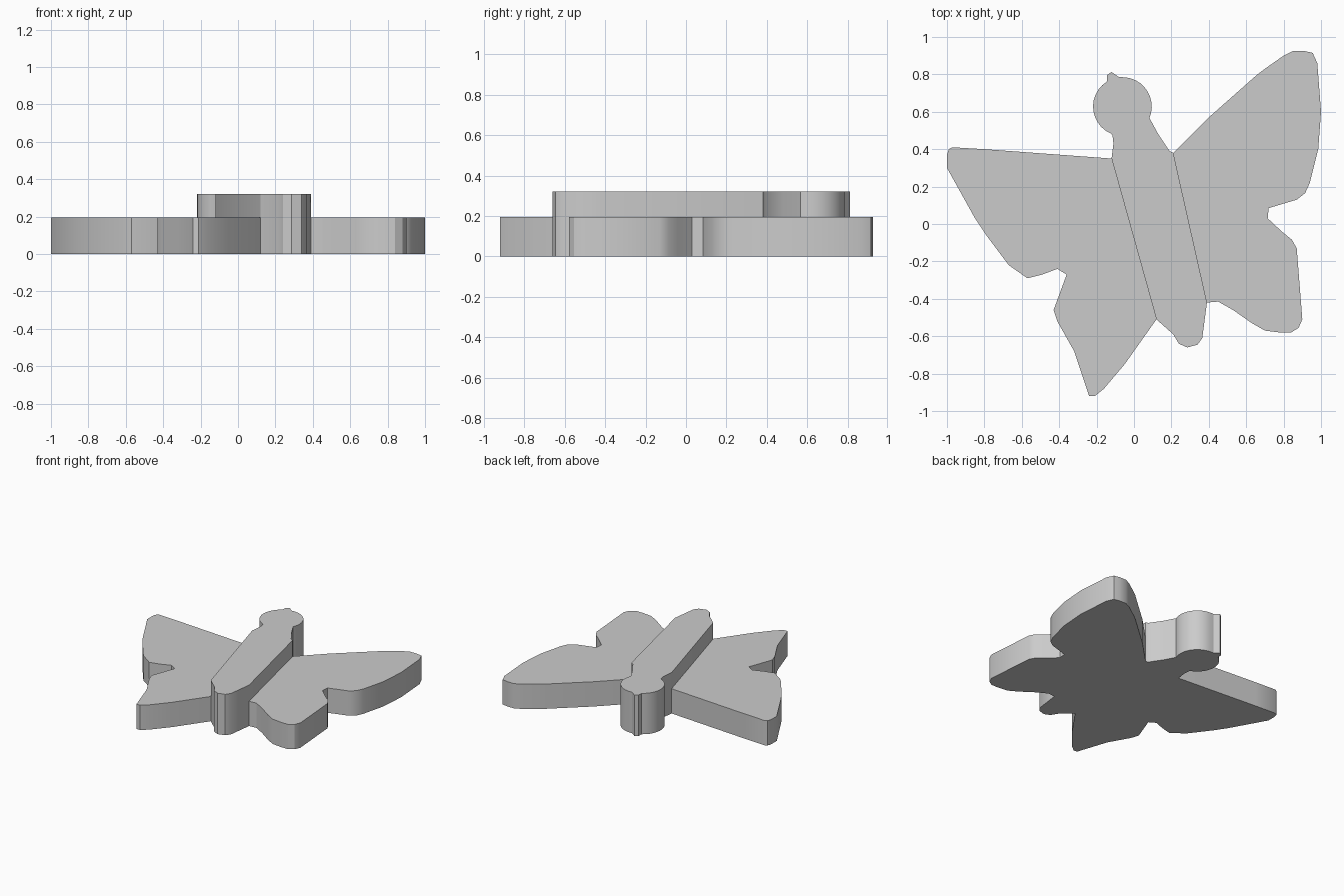
import bpy
import bmesh
from math import cos, sin, radians

WING_TOP = 0.195
BODY_TOP = 0.322

default_cube = bpy.data.objects.get("Cube")
if default_cube:
    bpy.data.objects.remove(default_cube, do_unlink=True)


def make_material(name, color):
    material = bpy.data.materials.new(name)
    material.diffuse_color = color
    material.use_nodes = True
    shader = next(n for n in material.node_tree.nodes if n.type == "BSDF_PRINCIPLED")
    shader.inputs["Base Color"].default_value = color
    return material


def arc(center, radius, start, end, steps):
    """Points along a circular arc, angles in degrees."""
    angles = [radians(start + (end - start) * i / steps) for i in range(steps + 1)]
    return [(center[0] + radius * cos(a), center[1] + radius * sin(a)) for a in angles]


def extrude_outline(name, outline, height, material):
    """Flat plate standing on the ground, with the given plan outline."""
    mesh = bpy.data.meshes.new(name)
    bm = bmesh.new()
    base = bm.faces.new([bm.verts.new((x, y, 0)) for x, y in outline])
    raised = bmesh.ops.extrude_face_region(bm, geom=[base], use_keep_orig=True)
    top_verts = [v for v in raised["geom"] if isinstance(v, bmesh.types.BMVert)]
    bmesh.ops.translate(bm, verts=top_verts, vec=(0, 0, height))
    bmesh.ops.recalc_face_normals(bm, faces=bm.faces[:])
    bm.to_mesh(mesh)
    bm.free()
    mesh.materials.append(material)
    obj = bpy.data.objects.new(name, mesh)
    bpy.context.collection.objects.link(obj)
    # Smooth the curved rims, keep the corners crisp
    bpy.ops.object.select_all(action="DESELECT")
    obj.select_set(True)
    bpy.context.view_layer.objects.active = obj
    bpy.ops.object.shade_smooth_by_angle(angle=radians(30))
    return obj


grey = make_material("plain grey", (0.6, 0.6, 0.6, 1))

# Corners where the wings meet the body
right_shoulder, right_hip = (-0.12, 0.35), (0.12, -0.51)
left_shoulder, left_hip = (0.21, 0.38), (0.39, -0.42)

# Right wing: upper lobe, notch, pointed lower lobe
right_upper = [(-0.8, 0.4), (-0.97, 0.41), (-0.99, 0.4), (-1, 0.37), (-1, 0.3),
               (-0.85, 0.03), (-0.79, -0.06), (-0.67, -0.22), (-0.57, -0.29)]
right_notch = [(-0.49, -0.27), (-0.41, -0.24), (-0.36, -0.27)]
right_lower = [(-0.43, -0.46), (-0.41, -0.52), (-0.32, -0.68), (-0.24, -0.92),
               (-0.21, -0.92), (-0.16, -0.88), (-0.05, -0.75)]
extrude_outline("right_wing",
                [right_shoulder] + right_upper + right_notch + right_lower + [right_hip],
                WING_TOP, grey)

# Left wing: long upper lobe, notch, rounded lower lobe
left_upper = [(0.4, 0.57), (0.66, 0.8), (0.7, 0.83), (0.8, 0.9), (0.85, 0.925),
              (0.91, 0.925), (0.955, 0.915), (0.98, 0.86), (1, 0.6), (0.985, 0.4),
              (0.94, 0.22), (0.915, 0.165), (0.87, 0.13)]
left_notch = [(0.72, 0.085), (0.715, 0.03), (0.79, -0.04), (0.845, -0.085)]
left_lower = [(0.87, -0.13), (0.9, -0.51), (0.88, -0.555), (0.84, -0.58), (0.78, -0.58),
              (0.7, -0.57), (0.63, -0.53), (0.53, -0.46), (0.45, -0.415)]
extrude_outline("left_wing",
                [left_shoulder] + left_upper + left_notch + left_lower + [left_hip],
                WING_TOP, grey)

# Taller body: tail, neck, round head with a small nub
tail = [(0.21, -0.59), (0.24, -0.64), (0.285, -0.66), (0.34, -0.645), (0.365, -0.61)]
neck_left = [(0.19, 0.39), (0.13, 0.48)]
neck_right = [(-0.115, 0.475), (-0.11, 0.43)]
head_center, head_radius = (-0.062, 0.628), 0.157
head_left = arc(head_center, head_radius, -23, 85, 10)
nub = [(-0.08, 0.785), (-0.12, 0.813), (-0.145, 0.795)]
head_right = arc(head_center, head_radius, 122, 247, 11)
extrude_outline("body",
                [right_shoulder, right_hip] + tail + [left_hip, left_shoulder]
                + neck_left + head_left + nub + head_right + neck_right,
                BODY_TOP, grey)
